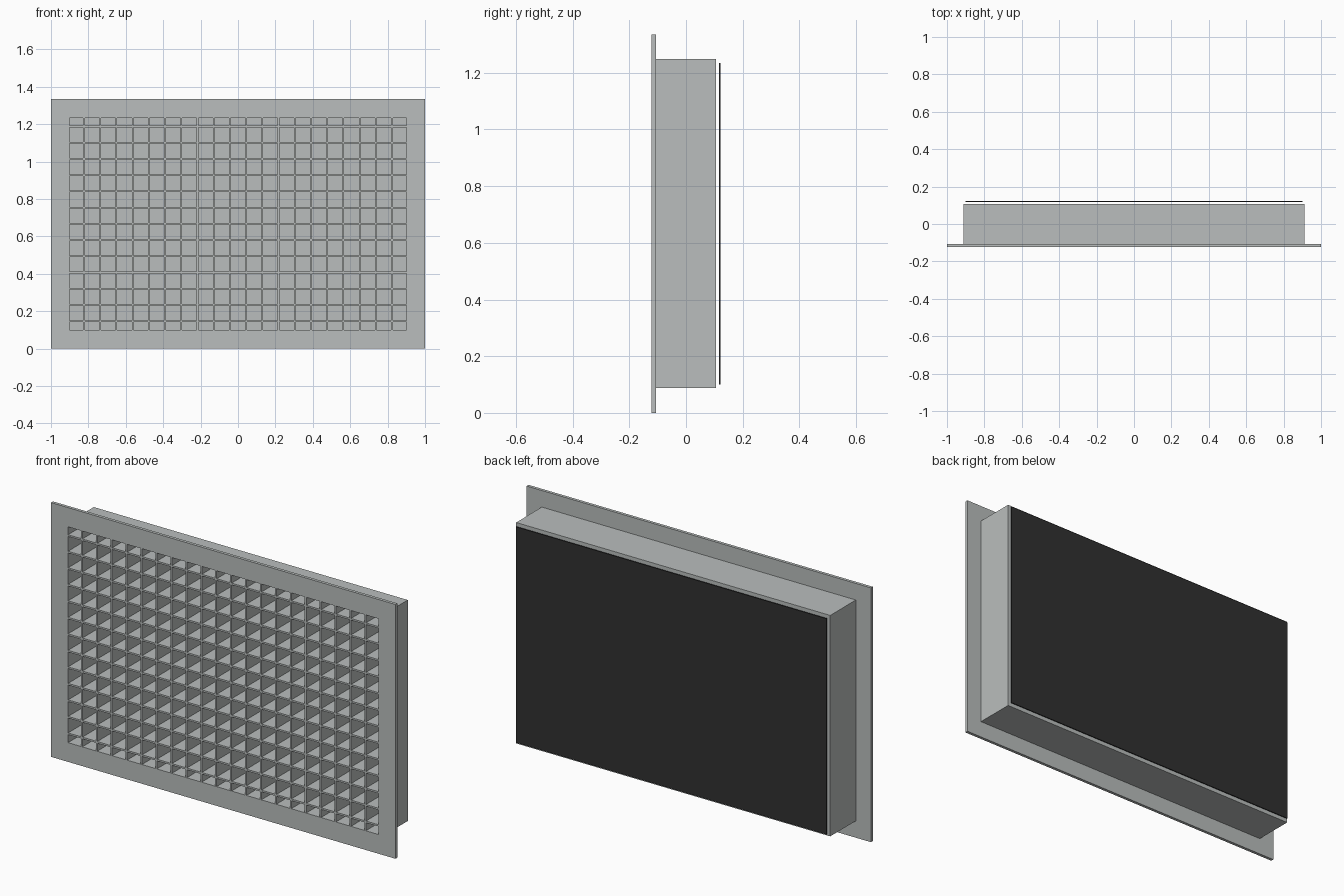
import bpy, bmesh
from mathutils import Matrix, Vector

if "Cube" in bpy.data.objects:
    bpy.data.objects.remove(bpy.data.objects["Cube"])

def material(name, rgb):
    m = bpy.data.materials.new(name)
    m.diffuse_color = (*rgb, 1)
    m.use_nodes = True
    m.node_tree.nodes["Principled BSDF"].inputs["Base Color"].default_value = m.diffuse_color
    return m

GREY = material("grey metal", (0.49, 0.515, 0.508))
BLACK = material("black sheet", (0.03, 0.03, 0.03))

def add_box(bm, lo, hi):
    lo, hi = Vector(lo), Vector(hi)
    mat = Matrix.Translation((lo + hi) / 2) @ Matrix.Diagonal((*(hi - lo), 1))
    bmesh.ops.create_cube(bm, size=1, matrix=mat)

def finish(bm, name, mat):
    bmesh.ops.recalc_face_normals(bm, faces=bm.faces)
    me = bpy.data.meshes.new(name)
    bm.to_mesh(me)
    bm.free()
    me.materials.append(mat)
    ob = bpy.data.objects.new(name, me)
    bpy.context.collection.objects.link(ob)
    return ob

def frame(name, outer, inner, y0, y1, mat):
    """Rectangular ring, each size given as half width, bottom, top."""
    bm = bmesh.new()
    loops = []
    for (w, b, t) in (outer, inner):
        for y in (y0, y1):
            loops.append([bm.verts.new((x, y, z))
                          for x, z in ((-w, b), (w, b), (w, t), (-w, t))])
    of, ob, nf, nb = loops
    for p, q in ((of, nf), (nf, nb), (nb, ob), (ob, of)):
        for i in range(4):
            j = (i + 1) % 4
            bm.faces.new((p[i], p[j], q[j], q[i]))
    return finish(bm, name, mat)

W, B, T = 0.902, 0.101, 1.234         # inner opening
F, BACK = -0.122, 0.106               # front face and back of body
PITCH, THICK, MID = 0.0867, 0.009, 0.6675

# Front flange and duct walls
frame("front_flange", (1.0, 0, 1.335), (W, B, T), F, -0.106, GREY)
frame("duct_walls", (0.912, 0.088, 1.248), (W, B, T), -0.106, BACK, GREY)

# Grey panel closing the duct
bm = bmesh.new()
add_box(bm, (-W, 0.1, B), (W, BACK, T))
finish(bm, "back_panel", GREY)

# Egg-crate core: 20 upright and 13 level blades
bm = bmesh.new()
for i in range(20):
    x = (i - 9.5) * PITCH
    add_box(bm, (x - THICK / 2, F + 0.001, B), (x + THICK / 2, 0.1, T))
finish(bm, "upright_blades", GREY)

bm = bmesh.new()
for i in range(13):
    z = MID + (i - 6) * PITCH
    add_box(bm, (-W, F + 0.001, z - THICK / 2), (W, 0.1, z + THICK / 2))
finish(bm, "level_blades", GREY)

# Thin black sheet behind the duct
bm = bmesh.new()
add_box(bm, (-W, 0.117, B), (W, 0.122, T))
finish(bm, "rear_sheet", BLACK)
